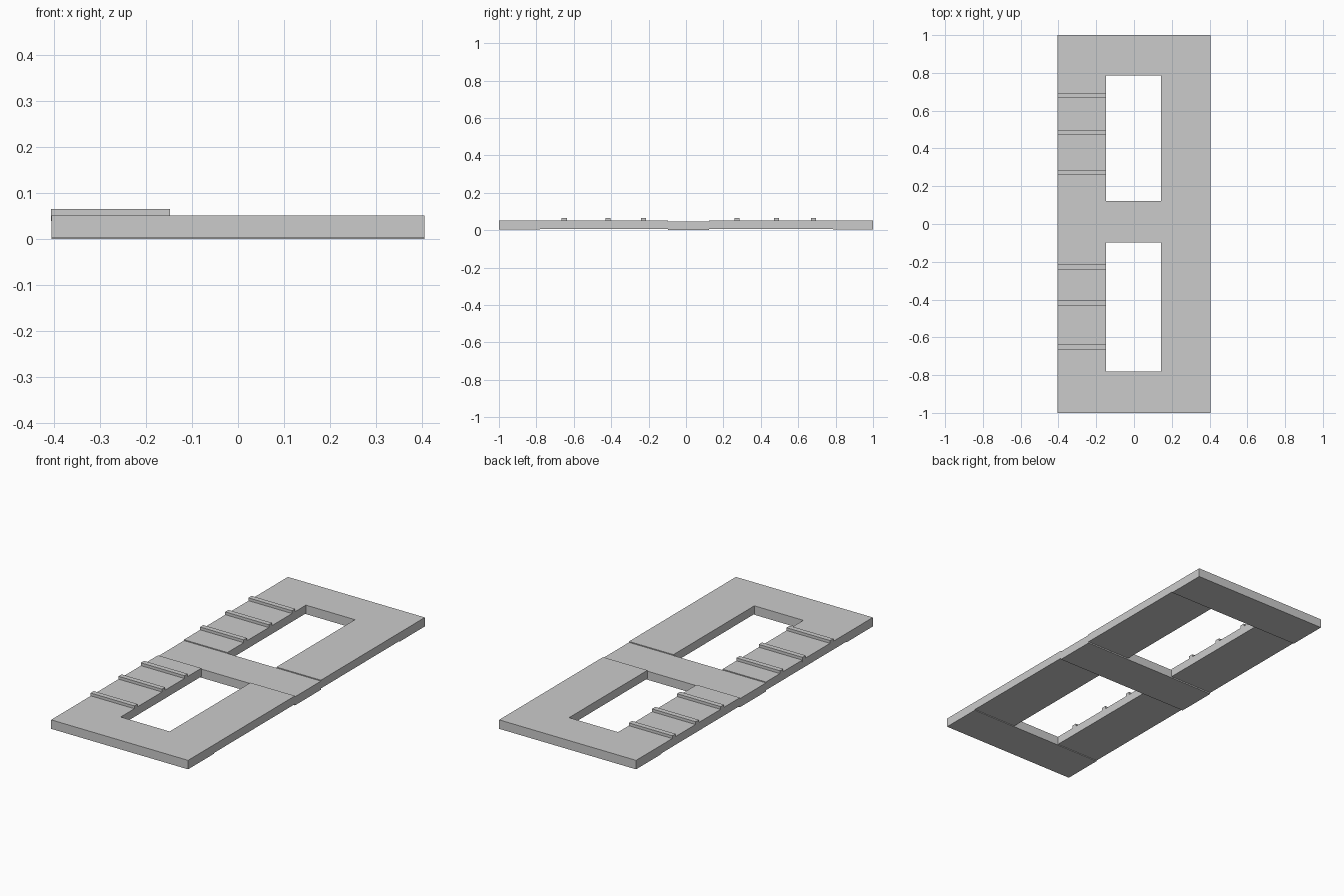
import bpy

if "Cube" in bpy.data.objects:
    bpy.data.objects.remove(bpy.data.objects["Cube"])


def box(name, x, y, z):
    """Axis-aligned box from (min, max) ranges."""
    bpy.ops.mesh.primitive_cube_add(size=1, location=[(a + b) / 2 for a, b in (x, y, z)])
    ob = bpy.context.object
    ob.name = name
    ob.scale = [b - a for a, b in (x, y, z)]
    bpy.ops.object.transform_apply(location=False, rotation=False, scale=True)
    return ob


W = 0.405                      # half width
LEFT, RIGHT = -0.148, 0.142    # opening edges in x
TOP = 0.051

# End rails and the slightly lower middle rail
box("front_rail", (-W, W), (-1, -0.78), (0.003, TOP))
box("back_rail", (-W, W), (0.785, 1), (0.003, TOP))
box("middle_rail", (-W, W), (-0.097, 0.122), (0, 0.046))

# Long side panels on both sides of each opening
for end, y in (("front", (-0.78, -0.097)), ("back", (0.122, 0.785))):
    box(end + "_left_panel", (-W, LEFT), y, (0.007, TOP))
    box(end + "_right_panel", (RIGHT, W), y, (0.007, TOP))

# Raised slats across the left panels
for i, y in enumerate((-0.651, -0.417, -0.228, 0.273, 0.485, 0.681)):
    box(f"slat_{i + 1}", (-W - 0.001, LEFT), (y - 0.0135, y + 0.0135), (0.04, 0.066))
